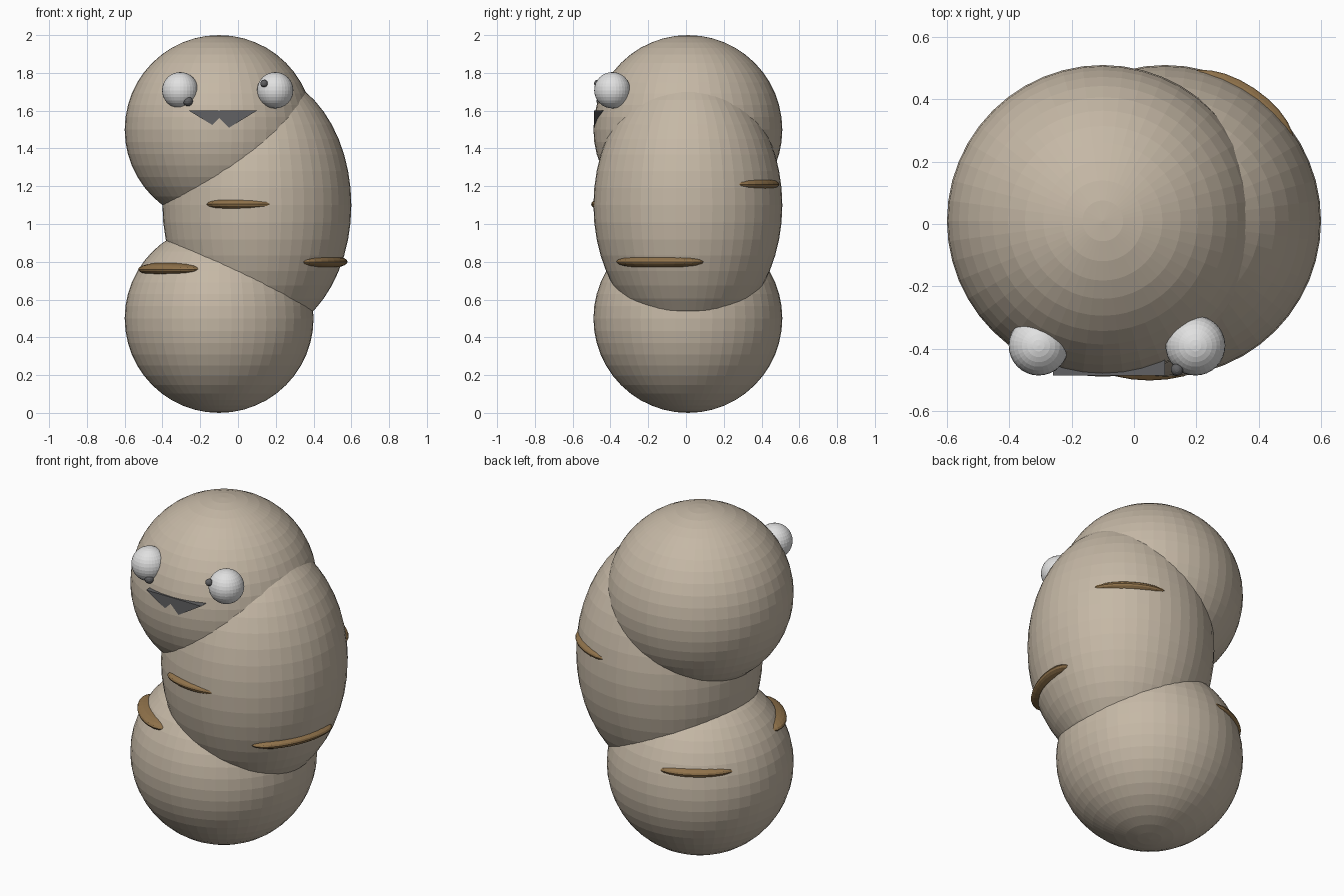
import bpy
import math

cube = bpy.data.objects.get("Cube")
if cube:
    bpy.data.objects.remove(cube, do_unlink=True)


def material(name, rgb):
    m = bpy.data.materials.new(name)
    m.use_nodes = True
    m.diffuse_color = (*rgb, 1)
    m.node_tree.nodes["Principled BSDF"].inputs["Base Color"].default_value = (*rgb, 1)
    return m


BEIGE = material("beige", (0.56, 0.48, 0.38))
BROWN = material("brown", (0.28, 0.17, 0.07))
WHITE = material("white", (0.75, 0.75, 0.75))
GREY = material("dark grey", (0.12, 0.12, 0.125))


def ellipsoid(name, centre, radii, mat, segments=48, yaw=0):
    """Flat-shaded ball, stretched and turned about z."""
    bpy.ops.mesh.primitive_uv_sphere_add(
        segments=segments, ring_count=segments // 2, radius=1,
        location=centre, rotation=(0, 0, yaw))
    ob = bpy.context.object
    ob.name = name
    ob.scale = radii
    ob.data.materials.append(mat)
    return ob


# Three overlapping body lobes
ellipsoid("lower_body", (-0.1, 0.01, 0.5), (0.5, 0.5, 0.5), BEIGE)
ellipsoid("middle_body", (0.1, 0.01, 1.1), (0.5, 0.5, 0.7), BEIGE)
ellipsoid("head", (-0.1, 0.01, 1.5), (0.5, 0.5, 0.5), BEIGE)

# Eyes and pupils
ellipsoid("left_eye", (0.197, -0.39, 1.708), (0.096,) * 3, WHITE, 32)
ellipsoid("right_eye", (-0.306, -0.39, 1.708), (0.096,) * 3, WHITE, 32)
ellipsoid("left_pupil", (0.138, -0.467, 1.744), (0.02,) * 3, GREY, 16)
ellipsoid("right_pupil", (-0.265, -0.448, 1.65), (0.026,) * 3, GREY, 16)

# Mouth: triangular wedge sunk into the head
profile = [(-0.26, 1.6), (-0.08, 1.49), (0.1, 1.6)]
verts = [(x, y, z) for y in (-0.486, -0.38) for x, z in profile]
faces = [(0, 1, 2), (5, 4, 3)] + [(i, i + 3, (i + 1) % 3 + 3, (i + 1) % 3) for i in range(3)]
mesh = bpy.data.meshes.new("mouth")
mesh.from_pydata(verts, [], faces)
mesh.materials.append(GREY)
bpy.context.collection.objects.link(bpy.data.objects.new("mouth", mesh))

# Long dents lying along the skin: centre, outward angle, half length
dents = {
    "front_dent": ((0.05, -0.4, 1.105), -90, 0.22),
    "left_dent": ((0.445, -0.137, 0.8), -23, 0.25),
    "back_left_dent": ((0.33, 0.35, 1.21), 56, 0.21),
    "front_right_dent": ((-0.36, -0.24, 0.76), 224, 0.22),
    "back_right_dent": ((-0.31, 0.34, 0.65), 123, 0.215),
}
for name, (centre, angle, length) in dents.items():
    ellipsoid(name, centre, (0.102, length, 0.038), BROWN, 24, math.radians(angle))
